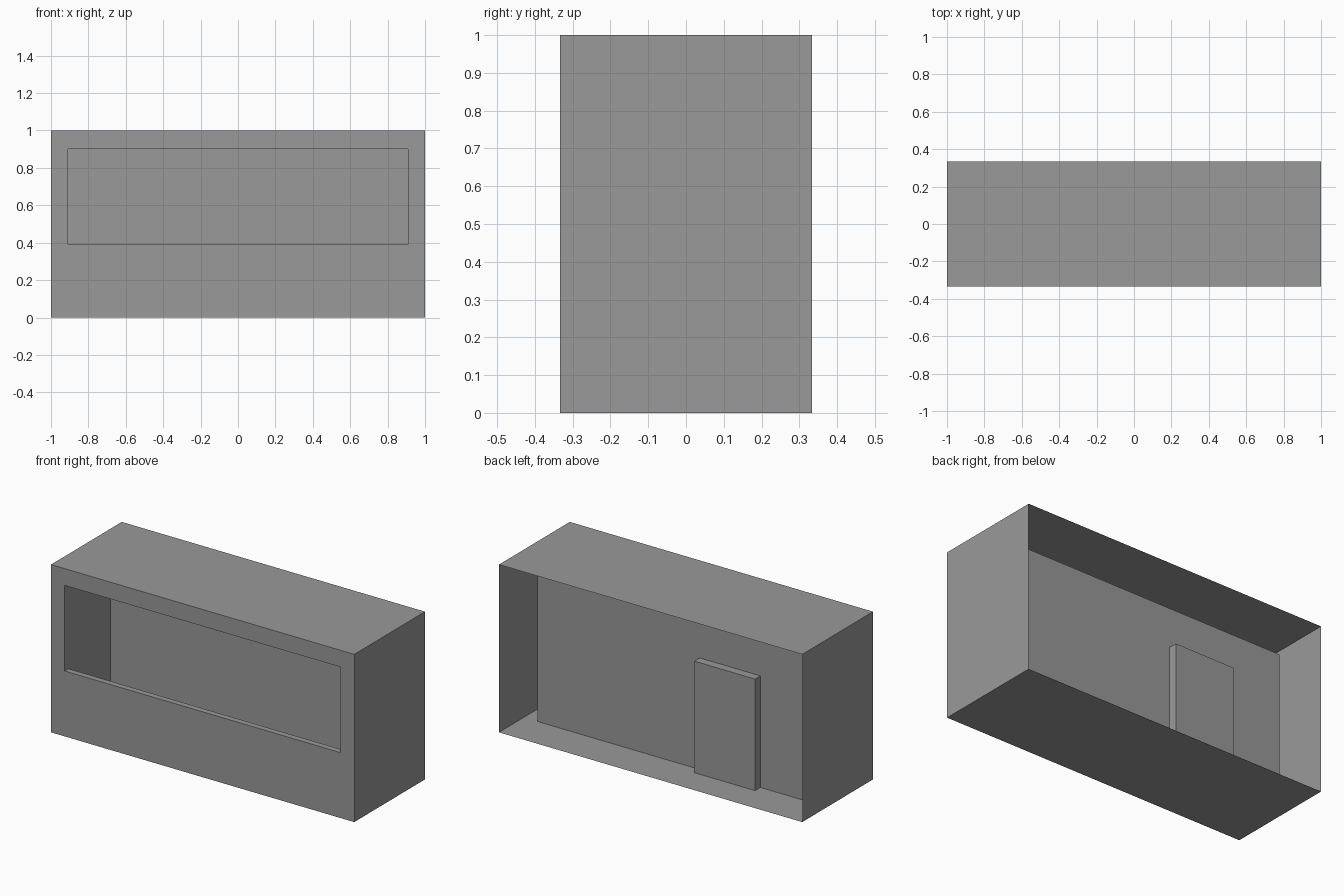
import bpy, bmesh

cube = bpy.data.objects.get("Cube")
if cube:
    bpy.data.objects.remove(cube, do_unlink=True)

# Main dimensions
HALF_W, HALF_D, HEIGHT = 1.0, 0.333, 1.0
ROOM_W, ROOM_TOP, SILL = 0.91, 0.9, 0.39
FRONT, BACK = -HALF_D, HALF_D
COUNTER_Y, WALL_Y = FRONT + 0.035, 0.1

grey = bpy.data.materials.new("plain_grey")
grey.use_nodes = True
colour = (0.32, 0.32, 0.32, 1)
grey.diffuse_color = colour
grey.node_tree.nodes["Principled BSDF"].inputs["Base Color"].default_value = colour


def rect(bm, half_w, y, z0, z1):
    """Upright rectangle: bottom -x, bottom +x, top +x, top -x."""
    corners = ((-half_w, z0), (half_w, z0), (half_w, z1), (-half_w, z1))
    return [bm.verts.new((x, y, z)) for x, z in corners]


def bridge(bm, a, b, sides=range(4)):
    """Join two rectangles; side 0 is the bottom, then +x, top, -x."""
    for i in sides:
        j = (i + 1) % 4
        bm.faces.new((a[i], a[j], b[j], b[i]))


def finish(bm, name):
    bmesh.ops.remove_doubles(bm, verts=bm.verts, dist=0.0001)
    bmesh.ops.recalc_face_normals(bm, faces=bm.faces)
    mesh = bpy.data.meshes.new(name)
    bm.to_mesh(mesh)
    bm.free()
    mesh.materials.append(grey)
    obj = bpy.data.objects.new(name, mesh)
    bpy.context.collection.objects.link(obj)
    return obj


# Outer shell, open at the back, with a wide front window
bm = bmesh.new()
rear = rect(bm, HALF_W, BACK, 0, HEIGHT)
front = rect(bm, HALF_W, FRONT, 0, HEIGHT)
window = rect(bm, ROOM_W, FRONT, SILL, ROOM_TOP)
lining = rect(bm, ROOM_W, COUNTER_Y, SILL, ROOM_TOP)
bridge(bm, rear, front)
bridge(bm, front, window)
bridge(bm, window, lining)
finish(bm, "outer_shell")

# Inner room: side walls, ceiling, rear wall and back of the counter
bm = bmesh.new()
near = rect(bm, ROOM_W, COUNTER_Y, 0, ROOM_TOP)
far = rect(bm, ROOM_W, WALL_Y, 0, ROOM_TOP)
bridge(bm, near, far, (1, 2, 3))
bm.faces.new(far)
bm.faces.new(rect(bm, ROOM_W, COUNTER_Y, 0, SILL))
finish(bm, "inner_room")

# Door slab on the rear wall
bm = bmesh.new()
inner = rect(bm, 0.2, WALL_Y, 0, 0.665)
outer = rect(bm, 0.2, WALL_Y + 0.05, 0, 0.665)
bridge(bm, inner, outer, (1, 2, 3))
bm.faces.new(outer)
door = finish(bm, "rear_door")
door.location.x = -0.36
